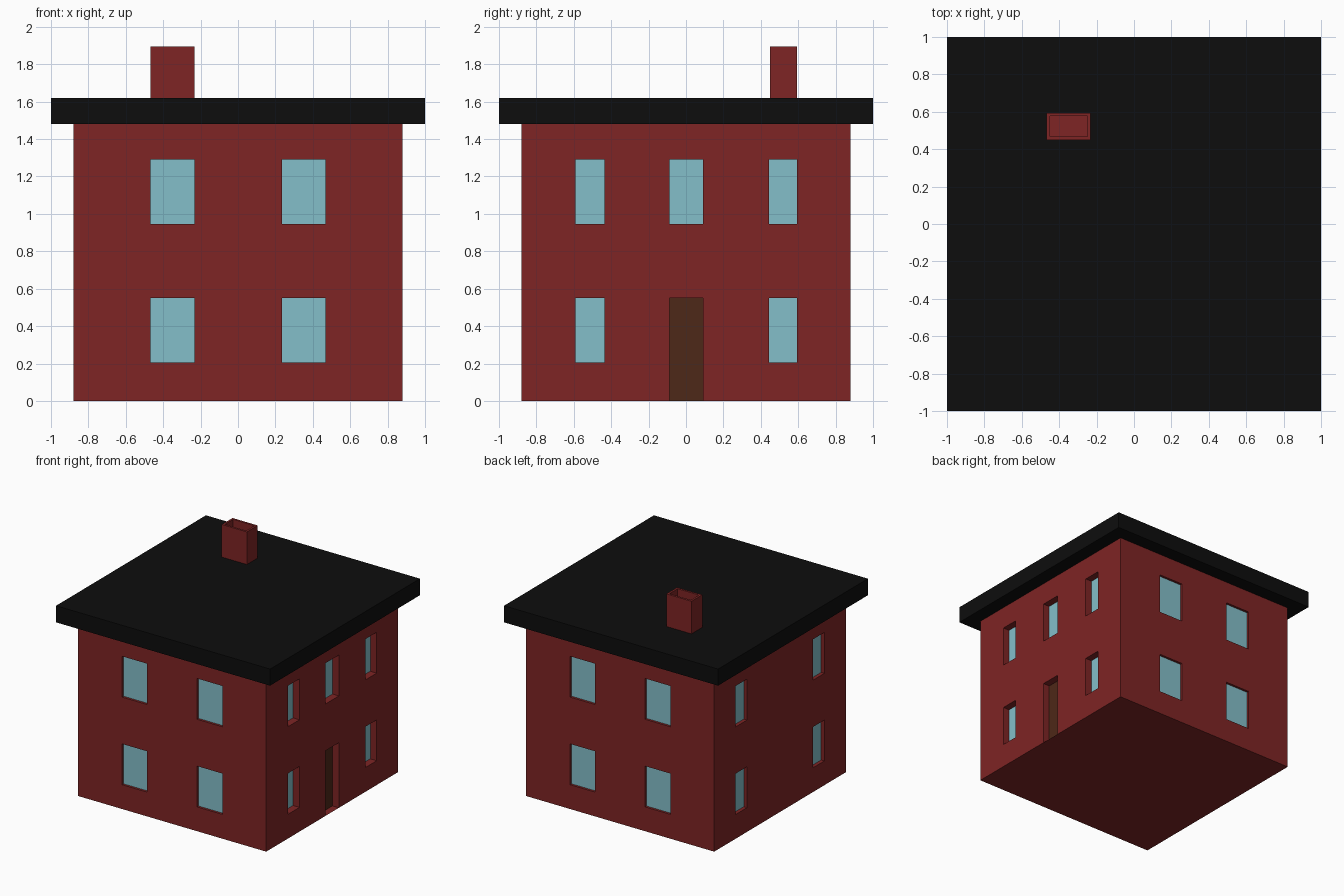
import bpy, bmesh
from math import cos, sin, pi
from mathutils import Vector, Matrix

if "Cube" in bpy.data.objects:
    bpy.data.objects.remove(bpy.data.objects["Cube"])

HALF, WALL_H = 0.88, 1.48


def material(name, rgb):
    m = bpy.data.materials.new(name)
    m.diffuse_color = (*rgb, 1)
    m.use_nodes = True
    m.node_tree.nodes["Principled BSDF"].inputs["Base Color"].default_value = m.diffuse_color
    return m


BRICK = material("brick", (0.21, 0.018, 0.018))
ROOF = material("roof_black", (0.004, 0.004, 0.004))
GLASS = material("glass", (0.23, 0.52, 0.59))
WOOD = material("wood", (0.076, 0.021, 0.009))


def finish(name, bm, mat):
    me = bpy.data.meshes.new(name)
    bm.to_mesh(me)
    bm.free()
    me.materials.append(mat)
    ob = bpy.data.objects.new(name, me)
    bpy.context.collection.objects.link(ob)
    return ob


def quad(bm, pts):
    return bm.faces.new([bm.verts.new(p) for p in pts])


def block(lo, hi):
    bm = bmesh.new()
    lo, hi = Vector(lo), Vector(hi)
    mat = Matrix.Translation((lo + hi) / 2) @ Matrix.Diagonal((*(hi - lo), 1))
    bmesh.ops.create_cube(bm, size=1, matrix=mat)
    return bm


walls, panes, door = bmesh.new(), bmesh.new(), bmesh.new()


def add_wall(angle, columns, depth, has_door=False):
    """Wall split into a grid; the odd cells become recessed openings."""
    t = Vector((cos(angle), sin(angle), 0))
    n = Vector((sin(angle), -cos(angle), 0))
    us = [-HALF, *columns, HALF]
    zs = [0, 0.205, 0.55, 0.945, 1.29, WALL_H]

    def ring(u0, u1, z0, z1, d):
        return [t * u + n * (HALF - d) + Vector((0, 0, z))
                for u, z in ((u0, z0), (u1, z0), (u1, z1), (u0, z1))]

    def opening(u0, u1, z0, z1, target):
        outer, inner = ring(u0, u1, z0, z1, 0), ring(u0, u1, z0, z1, depth)
        for i in range(4):
            j = (i + 1) % 4
            quad(walls, (outer[i], outer[j], inner[j], inner[i]))
        quad(target, inner)

    for i in range(len(us) - 1):
        doorway = has_door and i == 3
        for k in range(5):
            cell = (us[i], us[i + 1], zs[k], zs[k + 1])
            if doorway and k < 2:
                continue
            if i % 2 and k % 2:
                opening(*cell, panes)
            else:
                quad(walls, ring(*cell, 0))
        if doorway:
            opening(us[i], us[i + 1], zs[0], zs[2], door)


# Walls: front, right with door, back, left
wide = [-0.467, -0.232, 0.234, 0.469]
add_wall(0, wide, 0.02)
add_wall(pi / 2, [-0.59, -0.437, -0.087, 0.09, 0.443, 0.594], 0.06, True)
add_wall(pi, wide, 0.02)
add_wall(3 * pi / 2, [-0.594, -0.443, 0.437, 0.59], 0.03)

# Floor and ceiling caps
h = HALF
quad(walls, [(-h, -h, 0), (-h, h, 0), (h, h, 0), (h, -h, 0)])
quad(walls, [(-h, -h, WALL_H), (h, -h, WALL_H), (h, h, WALL_H), (-h, h, WALL_H)])
bmesh.ops.remove_doubles(walls, verts=walls.verts, dist=1e-4)
finish("walls", walls, BRICK)
finish("window_panes", panes, GLASS)
finish("door", door, WOOD)

# Flat overhanging roof
finish("roof", block((-1, -1, WALL_H), (1, 1, 1.62)), ROOF)

# Chimney with a sunken flue
bm = block((-0.467, 0.45, 1.6), (-0.232, 0.594, 1.895))
top = max(bm.faces, key=lambda f: f.calc_center_median().z)
bmesh.ops.inset_region(bm, faces=[top], thickness=0.025)
flue = bmesh.ops.extrude_discrete_faces(bm, faces=[top])["faces"][0]
bmesh.ops.translate(bm, verts=flue.verts, vec=(0, 0, -0.1))
finish("chimney", bm, BRICK)
